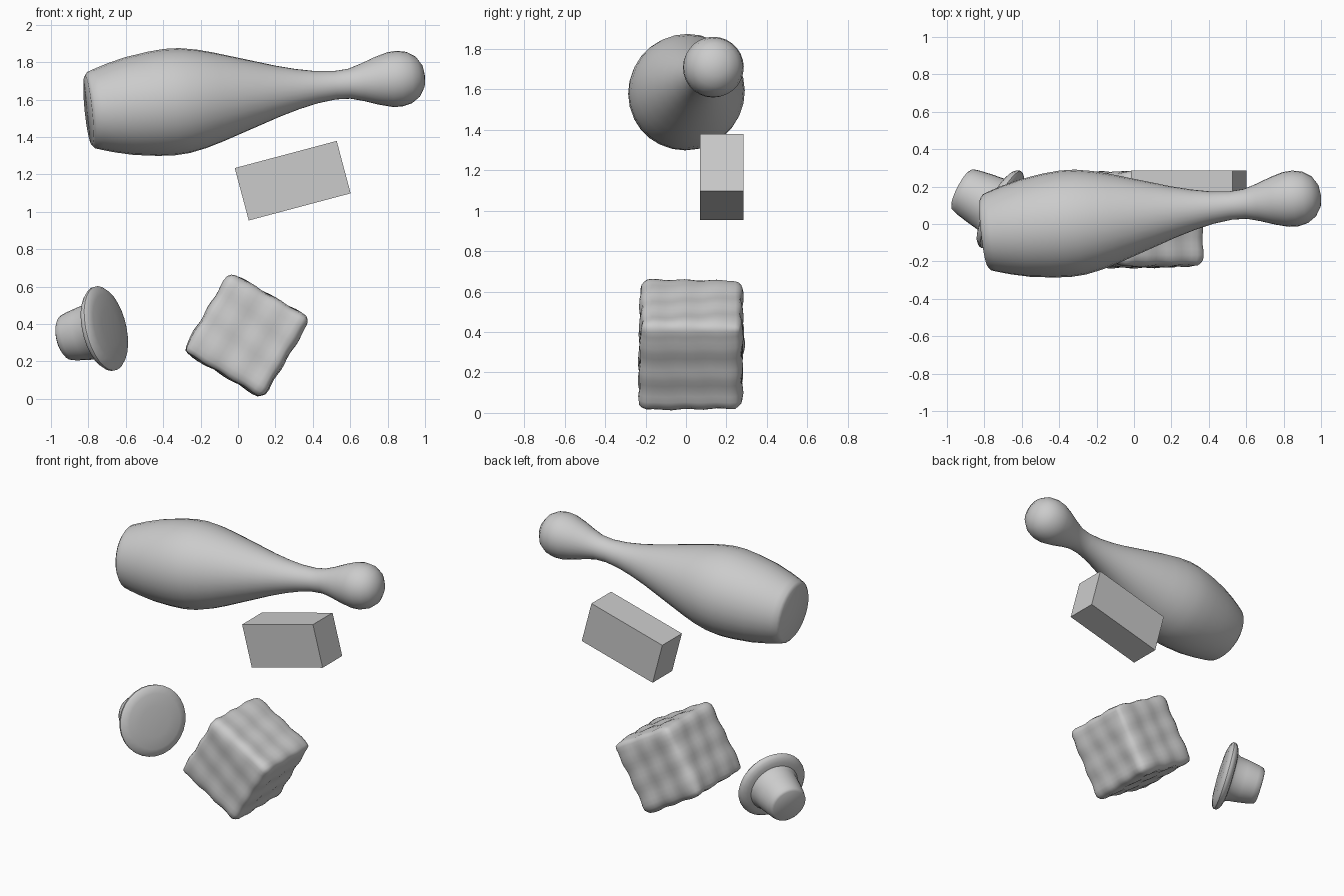
import bpy, bmesh, math
from mathutils import Vector, Matrix

if "Cube" in bpy.data.objects:
    bpy.data.objects.remove(bpy.data.objects["Cube"])


def finish(name, bm, matrix, angle=40):
    bmesh.ops.recalc_face_normals(bm, faces=bm.faces[:])
    mesh = bpy.data.meshes.new(name)
    bm.to_mesh(mesh)
    bm.free()
    obj = bpy.data.objects.new(name, mesh)
    bpy.context.collection.objects.link(obj)
    obj.matrix_world = matrix
    bpy.ops.object.select_all(action='DESELECT')
    obj.select_set(True)
    bpy.context.view_layer.objects.active = obj
    bpy.ops.object.shade_smooth_by_angle(angle=math.radians(angle))
    return obj


def lathe(name, profile, origin, axis, segments=28):
    """Spin (radius, height) points around an axis; zero radius closes an end."""
    bm = bmesh.new()
    verts = [bm.verts.new((r, 0, h)) for r, h in profile]
    edges = [bm.edges.new(pair) for pair in zip(verts, verts[1:])]
    bmesh.ops.spin(bm, geom=verts + edges, cent=(0, 0, 0), axis=(0, 0, 1),
                   angle=math.tau, steps=segments)
    bmesh.ops.remove_doubles(bm, verts=bm.verts[:], dist=1e-4)
    turn = Vector(axis).to_track_quat('Z', 'Y').to_matrix().to_4x4()
    return finish(name, bm, Matrix.Translation(origin) @ turn)


# Bowling pin lying in the air, flat base on the left
pin = [(0, 0), (0.185, 0), (0.205, 0.015), (0.217, 0.05), (0.238, 0.12),
       (0.262, 0.22), (0.28, 0.35), (0.286, 0.44), (0.282, 0.52), (0.265, 0.61),
       (0.24, 0.70), (0.205, 0.81), (0.17, 0.92), (0.138, 1.02), (0.108, 1.13),
       (0.087, 1.23), (0.076, 1.33), (0.08, 1.41), (0.1, 1.48), (0.128, 1.56),
       (0.147, 1.63), (0.15, 1.68), (0.138, 1.735), (0.108, 1.78),
       (0.06, 1.81), (0, 1.82)]
lathe("bowling_pin", pin, (-0.80, -0.046, 1.542), (1, 0.11, 0.102))

# Stopper: tapered plug with a wide lens-shaped rim
stopper = [(0, -0.24), (0.108, -0.24), (0.122, -0.23), (0.131, -0.20),
           (0.145, -0.12), (0.153, -0.06), (0.165, -0.038), (0.19, -0.034),
           (0.215, -0.023), (0.23, -0.006), (0.231, 0.008), (0.218, 0.022),
           (0.18, 0.033), (0.1, 0.04), (0, 0.042)]
lathe("stopper", stopper, (-0.715, 0.08, 0.375), (0.868, -0.451, 0.208))

# Plain block
bm = bmesh.new()
bmesh.ops.create_cube(bm, size=1)
bmesh.ops.scale(bm, vec=(0.564, 0.215, 0.29), verts=bm.verts[:])
finish("block", bm, Matrix.Translation((0.2925, 0.1775, 1.166))
       @ Matrix.Rotation(math.radians(-14.9), 4, 'Y'))

# Rounded cube with a dimpled surface
bm = bmesh.new()
bmesh.ops.create_cube(bm, size=2)
bmesh.ops.subdivide_edges(bm, edges=bm.edges[:], cuts=15, use_grid_fill=True)
half = Vector((0.249, 0.254, 0.249))
radius = 0.05
for v in bm.verts:
    p = Vector([c * h for c, h in zip(v.co, half)])
    core = Vector([max(-(h - radius), min(h - radius, c)) for c, h in zip(p, half)])
    n = (p - core).normalized()
    k = 40
    bump = (math.sin(k * p.x + 5 * p.y + 0.6) + math.sin(k * p.y + 7 * p.z + 1.1)
            + math.sin(k * p.z + 6 * p.x + 2.0))
    v.co = core + n * (radius + 0.0035 * bump)
finish("dimpled_cube", bm, Matrix.Translation((0.046, 0.025, 0.339))
       @ Matrix.Rotation(math.radians(31), 4, 'Y'), 60)
